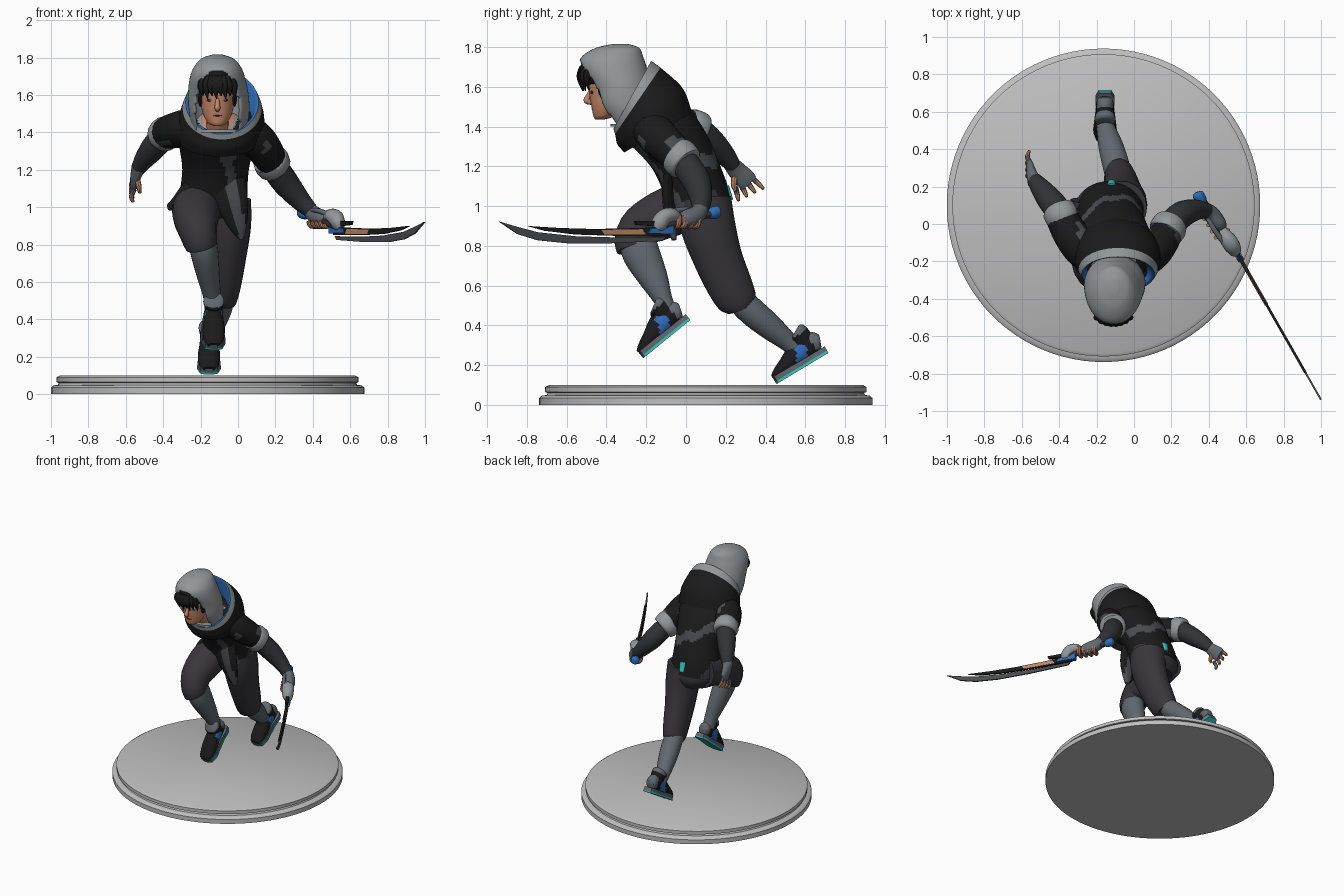
import bpy, bmesh, math
from mathutils import Vector, Matrix

def material(name, r, g, b):
    m = bpy.data.materials.new(name)
    m.diffuse_color = (r, g, b, 1)
    return m

BLACK = material("black cloth", .011, .011, .012)
PANTS = material("charcoal trousers", .040, .037, .045)
STEEL = material("slate gray", .12, .14, .16)
LIGHT = material("light gray", .29, .31, .32)
BLUE = material("blue", .03, .15, .48)
CYAN = material("cyan", .04, .55, .50)
SKIN = material("skin", .56, .24, .14)
STAND = material("stand gray", .52, .52, .52)
DARK = material("dark sleeve", .032, .033, .038)
CAMO = material("camouflage gray", .07, .072, .08)

def finish(name, bm, mats, rule=None, angle=40):
    bmesh.ops.recalc_face_normals(bm, faces=bm.faces)
    for f in bm.faces:
        f.smooth = True
        if rule:
            f.material_index = rule(f.calc_center_median(), f.normal)
    me = bpy.data.meshes.new(name)
    bm.to_mesh(me)
    bm.free()
    for m in mats:
        me.materials.append(m)
    me.set_sharp_from_angle(angle=math.radians(angle))
    ob = bpy.data.objects.new(name, me)
    bpy.context.collection.objects.link(ob)
    return ob

def spline(pts, k):
    """Catmull-Rom resampling of tuples."""
    if k < 2:
        return [tuple(p) for p in pts]
    out = []
    for i in range(len(pts) - 1):
        a, b, c, d = pts[max(i - 1, 0)], pts[i], pts[i + 1], pts[min(i + 2, len(pts) - 1)]
        for j in range(k):
            t = j / k
            out.append(tuple(.5 * (2*q + (r-p)*t + (2*p-5*q+4*r-s)*t*t + (3*q-p-3*r+s)*t**3)
                             for p, q, r, s in zip(a, b, c, d)))
    return out + [tuple(pts[-1])]

def skin_rings(rings, caps):
    bm = bmesh.new()
    vs = [[bm.verts.new(p) for p in r] for r in rings]
    n = len(vs[0])
    for a, b in zip(vs, vs[1:]):
        for i in range(n):
            bm.faces.new((a[i], a[(i+1) % n], b[(i+1) % n], b[i]))
    if caps:
        bm.faces.new(vs[0])
        bm.faces.new(vs[-1])
    return bm

def loft(name, rings, mats, rule=None, n=32, k=4, caps=True):
    """Rings: x, y, z, radius x, radius y, rise towards the back."""
    loops = []
    for x, y, z, rx, ry, tilt in spline(rings, k):
        ang = [2 * math.pi * i / n for i in range(n)]
        loops.append([(x + rx*math.cos(a), y + ry*math.sin(a), z + tilt*math.sin(a)) for a in ang])
    return finish(name, skin_rings(loops, caps), mats, rule)

def tube(name, pts, mats, rule=None, n=18, k=4):
    """Points: x, y, z, radius sideways, optional second radius."""
    pts = spline([p if len(p) == 5 else (*p, p[3]) for p in pts], k)
    loops = []
    for i, p in enumerate(pts):
        t = Vector(pts[min(i+1, len(pts)-1)][:3]) - Vector(pts[max(i-1, 0)][:3])
        u = t.cross(Vector((1, .01, .02))).normalized()
        v = u.cross(t).normalized()
        loops.append([Vector(p[:3]) + v*p[3]*math.cos(2*math.pi*j/n) + u*p[4]*math.sin(2*math.pi*j/n)
                      for j in range(n)])
    return finish(name, skin_rings(loops, True), mats, rule)

def ball(name, c, r, mat, seg=24):
    bm = bmesh.new()
    bmesh.ops.create_uvsphere(bm, u_segments=seg, v_segments=seg // 2, radius=1)
    bmesh.ops.transform(bm, matrix=Matrix.Translation(c) @ Matrix.Diagonal((*r, 1)), verts=bm.verts)
    return finish(name, bm, [mat])

# Round stand
loft("stand", [(-.163, .10, z, r, r, 0) for z, r in
     ((0, .838), (.035, .838), (.047, .825), (.05, .80), (.06, .795), (.065, .808), (.09, .808), (.1, .79))],
     [STAND], n=96, k=1)

# Trousers and shins
tube("back_trouser_leg", [(-.06, .09, 1.03, .13, .14), (-.05, .11, .9, .12, .14), (-.06, .16, .74, .105, .125),
     (-.07, .22, .6, .09, .115), (-.08, .26, .52, .08, .10), (-.085, .275, .485, .07, .07)], [PANTS])
tube("front_trouser_leg", [(-.21, .12, 1.02, .13), (-.22, 0, 1.0, .13), (-.225, -.12, .955, .125),
     (-.22, -.22, .9, .11), (-.205, -.255, .83, .095, .105), (-.195, -.25, .79, .085, .10)], [PANTS])
loft("trouser_seat", [(-.13, .1, .9, .12, .1, 0), (-.13, .09, .97, .18, .14, 0), (-.13, .06, 1.08, .18, .15, 0)], [PANTS])
tube("back_shin", [(-.085, .26, .54, .07), (-.10, .33, .47, .072), (-.125, .42, .395, .066),
     (-.15, .51, .32, .05), (-.16, .57, .27, .045)], [STEEL])
tube("front_shin", [(-.195, -.25, .84, .075, .09), (-.18, -.225, .76, .075, .095), (-.16, -.165, .64, .062, .075),
     (-.14, -.115, .53, .048), (-.135, -.09, .47, .045)], [STEEL])

# Shoes: modelled from the toe at the origin back to the heel, then tilted
def shoe(name, toe, pitch):
    place = Matrix.Translation(toe) @ Matrix.Rotation(math.radians(pitch), 4, 'X')
    body = tube(name + "_upper", [(0, .0, .035, .03, .015), (0, .03, .04, .052, .03), (0, .1, .058, .06, .045),
        (0, .17, .078, .052, .06), (0, .24, .085, .047, .065), (0, .285, .075, .042, .05), (0, .3, .07, .03, .03)],
        [BLACK, BLUE, STEEL], lambda c, n: 2 if c.y > .262 else 1 if .155 < c.y - c.z*.3 + .02 < .215 else 0)
    collar = tube(name + "_collar", [(0, .22, .08, .045, .055), (0, .225, .14, .052, .056), (0, .215, .165, .056, .058),
        (0, .21, .175, .045, .045)], [BLACK, STEEL], lambda c, n: 1 if c.z > .155 else 0)
    parts = [body, collar]
    for part, z, h, m, grow in (("sole", .008, .03, STEEL, 0), ("tread", 0, .014, CYAN, .002)):
        bm = bmesh.new()
        half = [(0, .018), (.01, .045), (.06, .062), (.13, .054), (.2, .047), (.27, .05), (.305, .032)]
        outline = [(w + grow, y) for y, w in half] + [(-w - grow, y) for y, w in reversed(half)]
        f = bm.faces.new([bm.verts.new((x, y, z)) for x, y in outline])
        ext = bmesh.ops.extrude_face_region(bm, geom=[f])
        bmesh.ops.translate(bm, vec=(0, 0, h), verts=[v for v in ext["geom"] if isinstance(v, bmesh.types.BMVert)])
        parts.append(finish(name + "_" + part, bm, [m]))
    for ob in parts:
        ob.data.transform(place)

shoe("back_shoe", (-.155, .455, .105), 31)
shoe("front_shoe", (-.13, -.215, .235), 39)

# Jacket with open neck, trimmed collar line and camouflage bands
def jacket_rule(c, n):
    if c.y < -.17 and c.z > 1.27:
        v = abs(c.x + .11) - (c.z - 1.31) * .55
        if v < 0: return 2
        if v < .022: return 3
    if n.y < 0:
        if abs(c.x + .07 - .25*(1.3 - c.z)) < .025: return 1
        return 1 if c.x > -.1 and abs(c.z - 1.30 - .5*(c.x + .02) - .02*math.sin(40*c.x)) < .03 else 0
    return 1 if abs(c.z - 1.27 + .45*(c.x + .1) - .015*math.sin(45*c.x)) < .035 else 0

loft("jacket", [(-.13, .08, .97, .185, .15, .03), (-.13, .05, 1.08, .18, .16, .02), (-.12, .0, 1.2, .178, .165, .02),
     (-.115, -.06, 1.3, .195, .18, .03), (-.11, -.13, 1.39, .215, .185, .05), (-.105, -.17, 1.46, .17, .15, .05),
     (-.105, -.2, 1.5, .09, .09, .03)], [BLACK, CAMO, SKIN, LIGHT], jacket_rule, n=64, k=8)
tube("front_flap", [(-.06, -.09, 1.14, .10, .03), (-.03, -.09, 1.02, .085, .03), (-.0, -.07, .9, .05, .025),
     (.02, -.06, .83, .012, .012)], [BLACK, CAMO], lambda c, n: 1 if abs(c.x + .055 - .3*(1.14 - c.z)) < .03 else 0)
tube("side_flap", [(-.24, -.02, 1.1, .06, .06), (-.31, -.02, 1.03, .045, .07), (-.375, -.01, 1.0, .01, .03)], [BLACK])
tube("back_tab", [(-.12, .205, 1.1, .025, .012), (-.12, .228, 1.03, .018, .01)], [CYAN], k=1)

# Standing collar: black outside, light rim, blue lining
loft("collar", [(-.095, -.14, 1.37, .225, .17, .10), (-.09, -.18, 1.45, .232, .165, .14), (-.085, -.235, 1.52, .215, .12, .165),
     (-.085, -.27, 1.56, .195, .095, .17)], [BLACK, LIGHT],
     lambda c, n: 1 if c.z > 1.515 + (c.y + .25) * 1.45 else 0, n=48, k=6, caps=False)
loft("collar_lining", [(-.085, -.27, 1.56, .195, .095, .17), (-.085, -.262, 1.555, .18, .085, .155),
     (-.09, -.25, 1.48, .16, .09, .11)], [BLUE], n=48, caps=False)

# Hood with an arched face opening
hood = loft("hood", [(-.1, -.27, 1.4, .14, .11, 0), (-.1, -.31, 1.5, .16, .145, 0), (-.105, -.33, 1.6, .162, .16, 0),
     (-.11, -.365, 1.69, .148, .17, 0), (-.11, -.37, 1.75, .125, .155, 0), (-.11, -.345, 1.795, .085, .11, 0),
     (-.11, -.33, 1.815, .03, .04, 0)], [LIGHT], n=72, k=8)
bm = bmesh.new()
bm.from_mesh(hood.data)
cut = []
for f in bm.faces:
    c = f.calc_center_median()
    if c.y < -.33 and c.z < 1.73 and abs(c.x + .11) < .125 * math.sqrt(1 - ((c.z - 1.5) / .235)**2):
        cut.append(f)
bmesh.ops.delete(bm, geom=cut, context='FACES')
bm.to_mesh(hood.data)
bm.free()
shell = hood.modifiers.new("thickness", 'SOLIDIFY')
shell.thickness = .014

# Head, neck, face details and hair
loft("head", [(-.11, -.435, 1.435, .02, .02, 0), (-.11, -.415, 1.45, .05, .05, 0), (-.11, -.39, 1.5, .078, .085, 0),
     (-.11, -.375, 1.56, .09, .11, 0), (-.11, -.37, 1.64, .098, .12, 0), (-.11, -.36, 1.72, .07, .09, 0)], [SKIN])
tube("neck", [(-.11, -.23, 1.36, .075), (-.11, -.29, 1.43, .06), (-.11, -.35, 1.52, .06)], [SKIN])
tube("nose", [(-.11, -.477, 1.59, .008), (-.11, -.493, 1.55, .013), (-.11, -.50, 1.53, .016), (-.11, -.475, 1.518, .01)], [SKIN], n=10)
ball("mouth", (-.11, -.468, 1.489), (.024, .008, .004), PANTS, 12)
for s, side in ((-1, "right"), (1, "left")):
    ball(side + "_eye", (-.11 + s*.04, -.472, 1.572), (.017, .007, .007), BLACK, 12)
    ball(side + "_iris", (-.11 + s*.04, -.477, 1.572), (.006, .004, .006), BLUE, 10)
    ball(side + "_sideburn", (-.11 + s*.092, -.41, 1.6), (.014, .035, .065), BLACK, 12)
ball("hair_cap", (-.11, -.42, 1.665), (.108, .115, .07), BLACK)
for i in range(8):
    x = -.195 + i * .0243
    y = -.455 - .07 * math.sqrt(1 - ((x + .11) / .1)**2)
    tube("fringe_lock", [(-.11 + (x+.11)*.7, y + .01, 1.70, .02), (x, y - .008, 1.65, .023, .018),
         (x + .008, y + .005, 1.595 - .015*(i % 2), .003)], [BLACK], n=8)

# Arms: sleeve, rolled cuff, fitted forearm
def arm(side, sleeve, cuff, fore):
    tube(side + "_sleeve", sleeve, [BLACK, CAMO], lambda c, n: 1 if math.sin(38*c.x + 20*c.y) + math.sin(33*c.z + 2) > 1.35 else 0)
    tube(side + "_cuff", cuff, [LIGHT])
    tube(side + "_forearm", fore, [DARK])

arm("left", [(.03, -.2, 1.41, .09), (.09, -.16, 1.37, .10), (.14, -.1, 1.31, .095), (.18, -.04, 1.25, .085)],
    [(.165, -.05, 1.262, .075), (.172, -.04, 1.255, .096), (.193, -.005, 1.215, .094), (.2, .005, 1.205, .07)],
    [(.19, -.01, 1.22, .072), (.255, .05, 1.13, .072), (.33, .075, 1.04, .056), (.395, .07, .975, .04)])
arm("right", [(-.22, -.19, 1.41, .09), (-.28, -.13, 1.42, .10), (-.34, -.05, 1.41, .095), (-.39, .04, 1.395, .085)],
    [(-.375, .02, 1.4, .07), (-.38, .03, 1.4, .09), (-.405, .075, 1.38, .088), (-.41, .085, 1.375, .065)],
    [(-.395, .06, 1.385, .07), (-.45, .13, 1.32, .068), (-.505, .2, 1.25, .052), (-.535, .24, 1.2, .038)])

# Open right hand
tube("right_glove", [(-.53, .225, 1.215, .04), (-.545, .26, 1.175, .03, .048), (-.555, .30, 1.135, .022, .052),
     (-.558, .32, 1.115, .014, .045)], [STEEL])
for i in range(4):
    a, b = .335 - .024*i, 1.145 - .02*i
    tube("right_finger", [(-.555, a - .015, b + .01, .014), (-.57, a + .025 - .01*i, b - .028, .013),
         (-.56, a + .055 - .018*i, b - .058, .008)], [STEEL, SKIN], lambda c, n, z=b: 1 if c.z < z - .02 else 0, n=8)
tube("right_thumb", [(-.545, .25, 1.17, .017), (-.53, .24, 1.11, .015), (-.525, .25, 1.075, .008)], [SKIN], n=8)

# Left hand wrapped on the grip
tube("left_glove", [(.385, .075, .985, .04), (.415, .05, .955, .045, .045), (.455, -.0, .935, .04, .045),
     (.47, -.03, .925, .025)], [STEEL])
for i in range(4):
    x, y = .405 + .02*i, .045 - .033*i
    tube("left_finger", [(x + .035, y + .02, .955, .014), (x + .03, y + .015, .905, .015), (x - .015, y - .01, .90, .014),
         (x - .03, y - .02, .925, .01)], [SKIN], n=8)

# Sword: flat plates in a vertical plane running forward and outward
HILT, DIR = Vector((.53, -.12, 0)), Vector((.497, -.867, 0))
def plate(name, outline, thick, mat):
    bm = bmesh.new()
    side = Vector((-DIR.y, DIR.x, 0)) * thick
    f = bm.faces.new([bm.verts.new(HILT + DIR*s + Vector((0, 0, z)) - side/2) for s, z in outline])
    ext = bmesh.ops.extrude_face_region(bm, geom=[f])
    bmesh.ops.translate(bm, vec=side, verts=[v for v in ext["geom"] if isinstance(v, bmesh.types.BMVert)])
    finish(name, bm, [mat], angle=25)

plate("blade_edge", [(-.02, .845), (.0, .825), (.3, .813), (.55, .813), (.72, .828), (.84, .86), (.945, .922),
      (.84, .895), (.72, .868), (.5, .848), (.25, .842)], .01, CAMO)
plate("blade_spine", [(-.03, .85), (.25, .85), (.5, .857), (.68, .876), (.78, .9), (.6, .89), (.4, .885), (.2, .888), (-.03, .895)], .014, BLACK)
plate("blade_inlay", [(.1, .856), (.34, .856), (.36, .88), (.12, .884)], .02, SKIN)
plate("blade_hook", [(-.02, .885), (.06, .9), (.15, .905), (.16, .925), (.02, .925), (-.03, .915)], .02, BLACK)
plate("blade_socket", [(-.06, .86), (.09, .862), (.07, .888), (-.06, .90)], .035, BLUE)
tube("grip", [(.36, .14, .965, .018), (.44, .015, .935, .02), (.53, -.12, .895, .022)], [DARK], n=12)
tube("pommel", [(.335, .17, .975, .012), (.34, .16, .973, .03), (.36, .13, .963, .03), (.375, .11, .957, .018)], [BLUE], n=12)
tube("guard", [(.475, -.03, .935, .02), (.495, -.07, .955, .04, .035), (.52, -.11, .945, .045, .04),
     (.54, -.14, .905, .035, .04), (.55, -.155, .885, .02)], [LIGHT], n=14)
tube("knuckle_bow", [(.5, -.12, .95, .016), (.45, -.06, .975, .014), (.40, .02, .985, .012), (.36, .12, .968, .01)], [STEEL], n=10)
